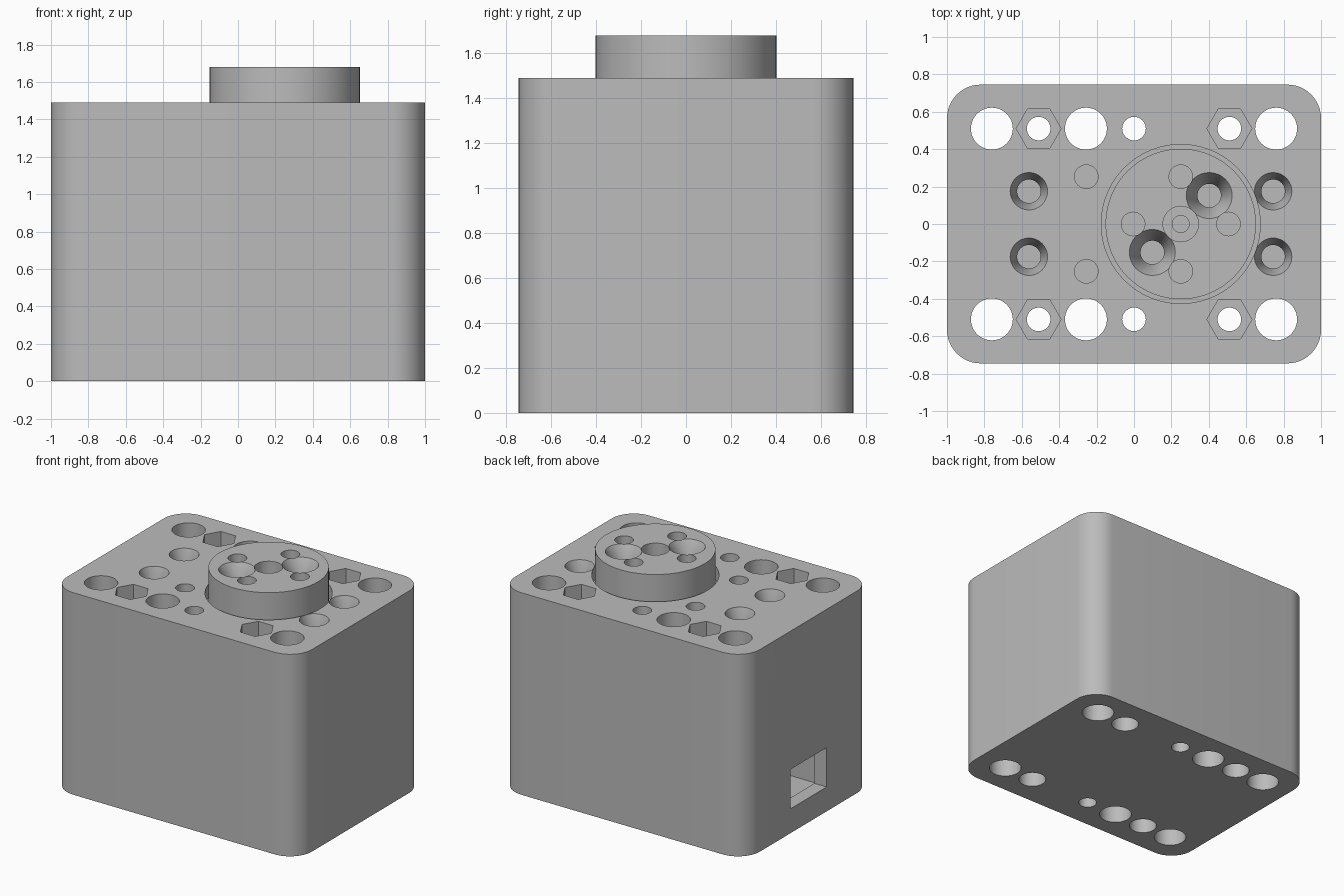
import bpy, bmesh
from mathutils import Matrix

if "Cube" in bpy.data.objects:
    bpy.data.objects.remove(bpy.data.objects["Cube"])

grey = bpy.data.materials.new("plain grey")
grey.use_nodes = True
colour = (0.5, 0.5, 0.5, 1)
grey.diffuse_color = colour
grey.node_tree.nodes["Principled BSDF"].inputs["Base Color"].default_value = colour

TOP, DRUM_TOP, DRUM_X = 1.49, 1.68, 0.25
scene = bpy.context.scene


def make_object(name, bm):
    mesh = bpy.data.meshes.new(name)
    bmesh.ops.recalc_face_normals(bm, faces=bm.faces)
    bm.to_mesh(mesh)
    bm.free()
    obj = bpy.data.objects.new(name, mesh)
    scene.collection.objects.link(obj)
    mesh.materials.append(grey)
    return obj


def cone(name, x, y, z0, z1, r0, r1=None, sides=48):
    bm = bmesh.new()
    bmesh.ops.create_cone(bm, cap_ends=True, segments=sides, radius1=r0,
                          radius2=r0 if r1 is None else r1, depth=z1 - z0,
                          matrix=Matrix.Translation((x, y, (z0 + z1) / 2)))
    return make_object(name, bm)


def box(name, low, high, radius=0):
    bm = bmesh.new()
    bmesh.ops.create_cube(bm, size=1)
    for v in bm.verts:
        v.co = [(a + b) / 2 + c * (b - a) for a, b, c in zip(low, high, v.co)]
    if radius:
        upright = [e for e in bm.edges
                   if abs(e.verts[0].co.z - e.verts[1].co.z) > 0.01]
        bmesh.ops.bevel(bm, geom=upright, offset=radius, segments=12,
                        profile=0.5, affect='EDGES')
    return make_object(name, bm)


def cut(target, cutters):
    # Subtract every cutter, bake the result and discard the cutters
    for c in cutters:
        c.hide_render = True
        mod = target.modifiers.new("cut", 'BOOLEAN')
        mod.operation, mod.solver, mod.object = 'DIFFERENCE', 'EXACT', c
    graph = bpy.context.evaluated_depsgraph_get()
    baked = bpy.data.meshes.new_from_object(target.evaluated_get(graph))
    target.modifiers.clear()
    target.data = baked
    for c in cutters:
        bpy.data.objects.remove(c)


def countersink(x, y, top, rim, depth, bottom):
    return [cone("cutter", x, y, top - depth, top + 0.0005, 0.063, rim),
            cone("cutter", x, y, bottom, top - depth + 0.001, 0.063)]


# Housing with rounded upright corners
housing = box("housing", (-1, -0.745, 0), (1, 0.745, TOP), 0.18)
cutters = []
for side in (-1, 1):
    y = side * 0.51
    # Long through holes
    for x in (-0.76, -0.257, 0.76):
        cutters.append(cone("cutter", x, y, -0.1, TOP + 0.1, 0.112))
    cutters.append(cone("cutter", 0, y, -0.1, TOP + 0.1, 0.063))
    # Bolt holes with a nut pocket above and a head pocket below
    for x in (-0.51, 0.51):
        cutters.append(cone("cutter", x, y, -0.1, TOP + 0.1, 0.063))
        cutters.append(cone("cutter", x, y, -0.1, 0.6, 0.095))
        nut = cone("cutter", 0, 0, TOP - 0.12, TOP + 0.1, 0.12, sides=6)
        nut.data.transform(Matrix.Translation((x, y, 0))
                           @ Matrix.Rotation(0.5235988, 4, 'Z'))
        # Put the hexagon's points on the x axis
        if max(v.co.x for v in nut.data.vertices) < x + 0.115:
            nut.data.transform(Matrix.Translation((x, y, 0))
                               @ Matrix.Rotation(0.5235988, 4, 'Z')
                               @ Matrix.Translation((-x, -y, 0)))
        cutters.append(nut)
    # Countersunk screw holes and small pilot holes
    for x in (-0.562, 0.744):
        cutters += countersink(x, side * 0.175, TOP, 0.1, 0.12, 1.2)
    cutters.append(cone("cutter", -0.255, side * 0.253, 1.2, TOP + 0.1, 0.063))

# Round seat of the drum, inner chamber and cable window
cutters.append(cone("cutter", DRUM_X, 0, TOP - 0.1, TOP + 0.1, 0.425, sides=96))
cutters.append(box("cutter", (-0.9, -0.36, 0.1), (0.9, 0.36, 1.1)))
cutters.append(box("cutter", (-1.1, -0.21, 0.18), (-0.88, 0.21, 0.47)))
cut(housing, cutters)

# Output drum with its screw holes
drum = cone("output_drum", DRUM_X, 0, TOP - 0.105, DRUM_TOP, 0.402, sides=96)
floor = TOP - 0.06
cutters = [cone("cutter", DRUM_X, 0, DRUM_TOP - 0.1, DRUM_TOP + 0.1, 0.095),
           cone("cutter", DRUM_X, 0, floor, DRUM_TOP, 0.045)]
for dx, dy in ((-1, 0), (1, 0), (0, -1), (0, 1)):
    cutters.append(cone("cutter", DRUM_X + dx * 0.255, dy * 0.253,
                        floor, DRUM_TOP + 0.1, 0.063))
for s in (-1, 1):
    cutters += countersink(DRUM_X + s * 0.152, s * 0.152, DRUM_TOP, 0.123, 0.12, floor)
cut(drum, cutters)

# Crisp rims, smooth round walls
for obj in (housing, drum):
    bpy.ops.object.select_all(action='DESELECT')
    obj.select_set(True)
    bpy.context.view_layer.objects.active = obj
    bpy.ops.object.shade_smooth_by_angle(angle=0.5)
